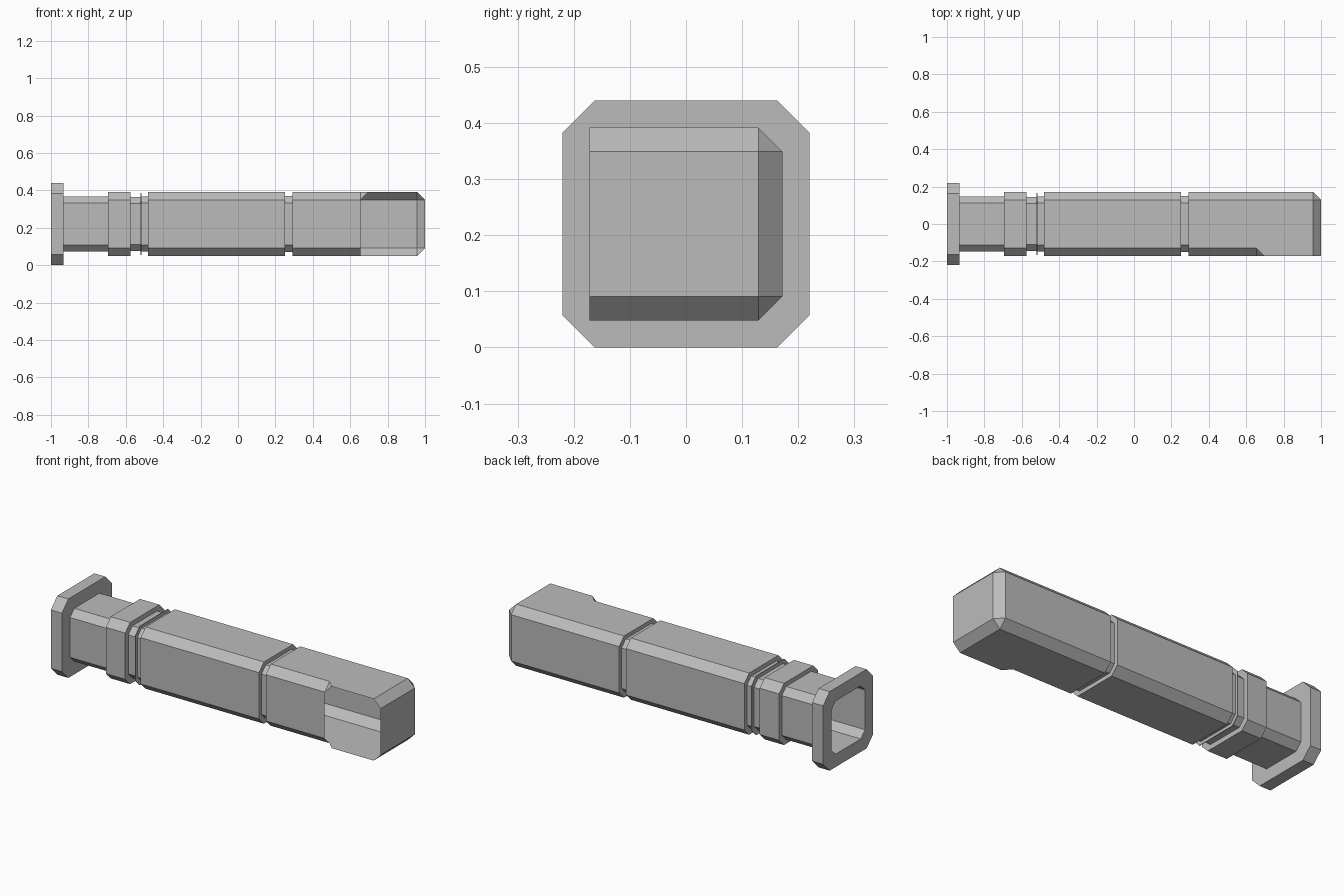
import bpy
import bmesh

cube = bpy.data.objects.get("Cube")
if cube:
    bpy.data.objects.remove(cube, do_unlink=True)

MID = 0.22           # height of the long axis
R, C = 0.172, 0.043  # body half width and corner cut
IN = R - C

grey = bpy.data.materials.new("plain grey")
grey.use_nodes = True
grey.diffuse_color = (0.5, 0.5, 0.5, 1)
grey.node_tree.nodes["Principled BSDF"].inputs["Base Color"].default_value = (0.5, 0.5, 0.5, 1)


def finish(name, bm):
    bmesh.ops.remove_doubles(bm, verts=bm.verts, dist=0.0005)
    mesh = bpy.data.meshes.new(name)
    bm.to_mesh(mesh)
    bm.free()
    mesh.materials.append(grey)
    obj = bpy.data.objects.new(name, mesh)
    bpy.context.collection.objects.link(obj)
    return obj


def octagon(bm, x, r, c):
    """Square with cut corners, across the long axis."""
    i = r - c
    outline = [(-i, r), (i, r), (r, i), (r, -i), (i, -r), (-i, -r), (-r, -i), (-r, i)]
    return [bm.verts.new((x, y, MID + z)) for y, z in outline]


def loft(name, sections, closed=False):
    bm = bmesh.new()
    rings = [octagon(bm, *s) for s in sections]
    pairs = list(zip(rings, rings[1:]))
    if closed:
        pairs.append((rings[-1], rings[0]))
    for a, b in pairs:
        for k in range(8):
            n = (k + 1) % 8
            bm.faces.new((a[k], a[n], b[n], b[k]))
    bmesh.ops.recalc_face_normals(bm, faces=bm.faces)
    return finish(name, bm)


# Square end flange with an open middle
NECK, NC = 0.148, 0.037
loft("end_flange", [(-1, NECK, NC), (-1, 0.22, 0.057),
                    (-0.932, 0.22, 0.057), (-0.932, NECK, NC)], closed=True)

# Hollow stepped tube: neck, collar, thin rib, long body, groove and front sleeve
loft("stepped_tube", [
    (-0.932, NECK, NC), (-0.695, NECK, NC),
    (-0.695, R, C), (-0.575, R, C),
    (-0.575, 0.145, 0.036), (-0.521, 0.145, 0.036),
    (-0.521, 0.165, 0.041), (-0.517, 0.165, 0.041),
    (-0.517, NECK, NC), (-0.48, NECK, NC),
    (-0.48, R, C), (0.25, R, C),
    (0.25, 0.15, NC), (0.292, 0.15, NC),
    (0.292, R, C), (0.655, R, C)])

# Nose shell, open at the front, with bevelled end
bm = bmesh.new()
X0, X1, X2 = 0.655, 0.957, 1.0


def face(*points):
    bm.faces.new([bm.verts.new((x, y, MID + z)) for x, y, z in points])


for s in (1, -1):  # roof and floor, with their back corners and end bevels
    face((X0, -IN, s * R), (X0 + C, -R, s * R), (X1, -R, s * R), (X1, IN, s * R), (X0, IN, s * R))
    face((X0, IN, s * R), (X1, IN, s * R), (X1, R, s * IN), (X0, R, s * IN))
    face((X1, -R, s * R), (X2, -R, s * IN), (X2, IN, s * IN), (X1, IN, s * R))
    face((X1, IN, s * R), (X2, IN, s * IN), (X1, R, s * IN))
face((X0, R, -IN), (X1, R, -IN), (X1, R, IN), (X0, R, IN))
face((X1, R, -IN), (X2, IN, -IN), (X2, IN, IN), (X1, R, IN))
face((X2, -R, -IN), (X2, IN, -IN), (X2, IN, IN), (X2, -R, IN))
# Small gusset above the opening
face((X0, -IN, R), (X0, -R, IN), (X0 + C, -R, R))
bmesh.ops.remove_doubles(bm, verts=bm.verts, dist=0.0005)
bmesh.ops.recalc_face_normals(bm, faces=bm.faces)
# Make the end plate point outward
end = max(bm.faces, key=lambda f: f.calc_center_median().x)
if end.normal.x < 0:
    bmesh.ops.reverse_faces(bm, faces=bm.faces)
finish("open_nose", bm)
